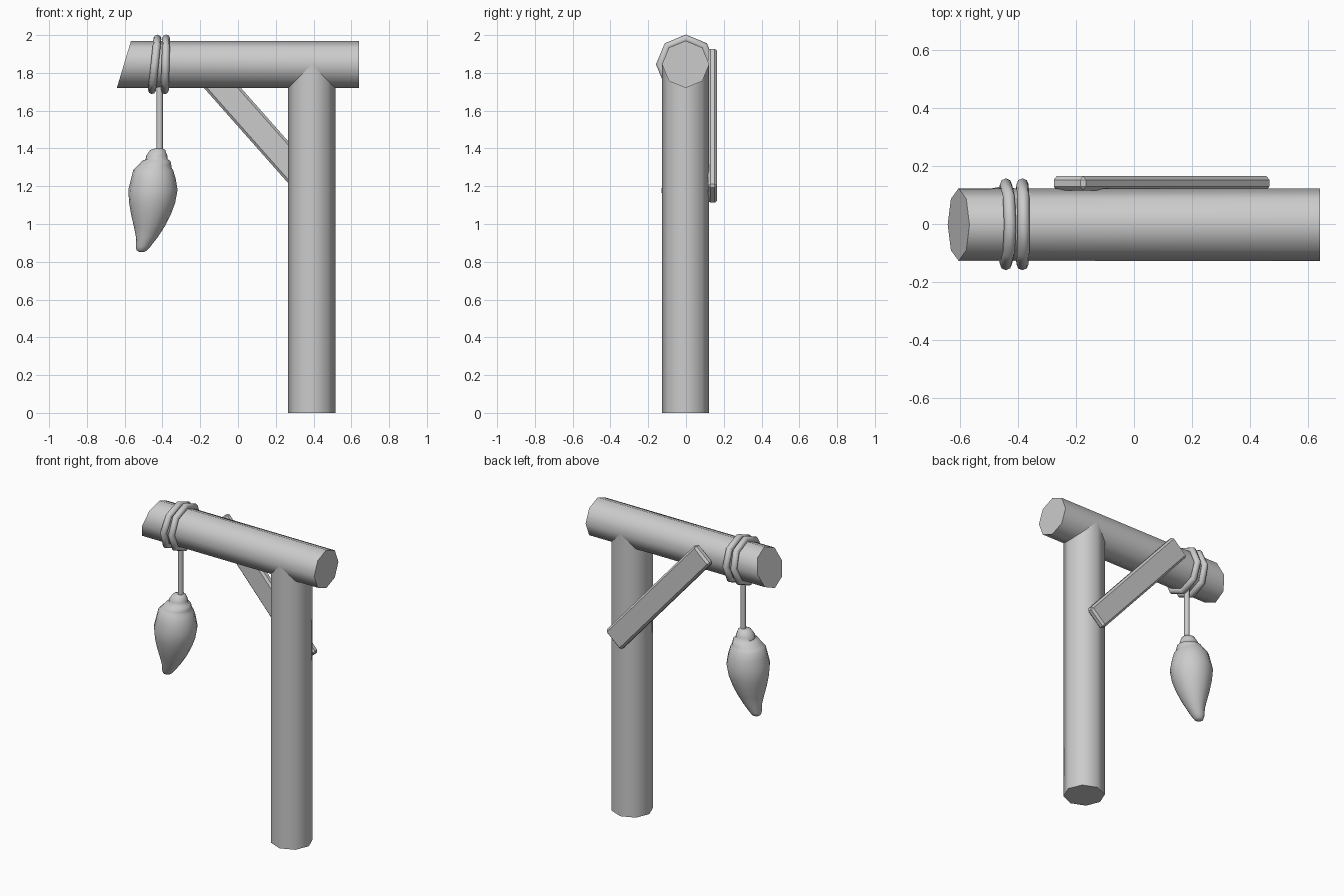
import bpy, bmesh
from math import sin, cos, pi, radians
from mathutils import Matrix, Vector

if "Cube" in bpy.data.objects:
    bpy.data.objects.remove(bpy.data.objects["Cube"])


def make(name, rings, smooth=50):
    """Loft closed rings of points into a capped solid."""
    bm = bmesh.new()
    loops = [[bm.verts.new(p) for p in r] for r in rings]
    n = len(loops[0])
    for a, b in zip(loops, loops[1:]):
        for i in range(n):
            j = (i + 1) % n
            bm.faces.new((a[i], a[j], b[j], b[i]))
    bm.faces.new(loops[0][::-1])
    bm.faces.new(loops[-1])
    bmesh.ops.recalc_face_normals(bm, faces=bm.faces)
    me = bpy.data.meshes.new(name)
    bm.to_mesh(me)
    bm.free()
    me.shade_smooth()
    me.set_sharp_from_angle(angle=radians(smooth))
    ob = bpy.data.objects.new(name, me)
    bpy.context.collection.objects.link(ob)
    return ob


def circle(n, r):
    return [(r * cos(2 * pi * i / n), r * sin(2 * pi * i / n)) for i in range(n)]


R, BZ = 0.125, 1.845

# post, running up into the beam
make("post", [[(0.39 + x, y - 0.002, z) for x, y in circle(8, R)] for z in (0, BZ)])

# beam with a slanted left end
left = [(-0.604 + 0.3 * z, y - 0.002, BZ + z) for y, z in circle(8, R)]
right = [(0.64, y - 0.002, BZ + z) for y, z in circle(8, R)]
make("beam", [left, right])

# brace board on the back
bpy.ops.mesh.primitive_cube_add(size=1, location=(0.095, 0.1405, 1.52),
                                rotation=(0, radians(48.5), 0))
brace = bpy.context.object
brace.name = "brace"
brace.scale = (0.98, 0.049, 0.147)
bpy.ops.object.transform_apply(location=False, rotation=False, scale=True)
bev = brace.modifiers.new("chamfer", 'BEVEL')
bev.width = 0.013
bev.segments = 1

# two rope wraps around the beam
for name, x, tilt in (("rope_wrap_left", -0.441, 6), ("rope_wrap_right", -0.384, 1.5)):
    bpy.ops.mesh.primitive_torus_add(major_segments=8, minor_segments=8,
                                     major_radius=0.137, minor_radius=0.021,
                                     location=(x, -0.001, BZ),
                                     rotation=(0, radians(90 + tilt), 0))
    wrap = bpy.context.object
    wrap.name = name
    wrap.data.shade_smooth()
    wrap.data.set_sharp_from_angle(angle=radians(60))

# hanging rope
make("hanging_rope", [[(-0.415 + x, y, z) for x, y in circle(8, 0.017)]
                      for z in (1.37, 1.74)])

# spiral shell: height, left edge, right edge
shell = [(1.40, -0.44, -0.40), (1.392, -0.465, -0.385), (1.36, -0.487, -0.374),
         (1.342, -0.489, -0.372), (1.334, -0.508, -0.358), (1.31, -0.53, -0.353),
         (1.298, -0.542, -0.352), (1.285, -0.555, -0.343), (1.24, -0.566, -0.33),
         (1.18, -0.581, -0.32), (1.11, -0.576, -0.333), (1.05, -0.566, -0.356),
         (0.99, -0.552, -0.386), (0.93, -0.54, -0.425), (0.88, -0.541, -0.464),
         (0.86, -0.536, -0.482), (0.852, -0.522, -0.496)]
rings = []
for z, l, r in shell:
    c, rad = (l + r) / 2, (r - l) / 2
    rings.append([(c + x, y, z) for x, y in circle(16, rad)])
make("shell", rings, 60)
